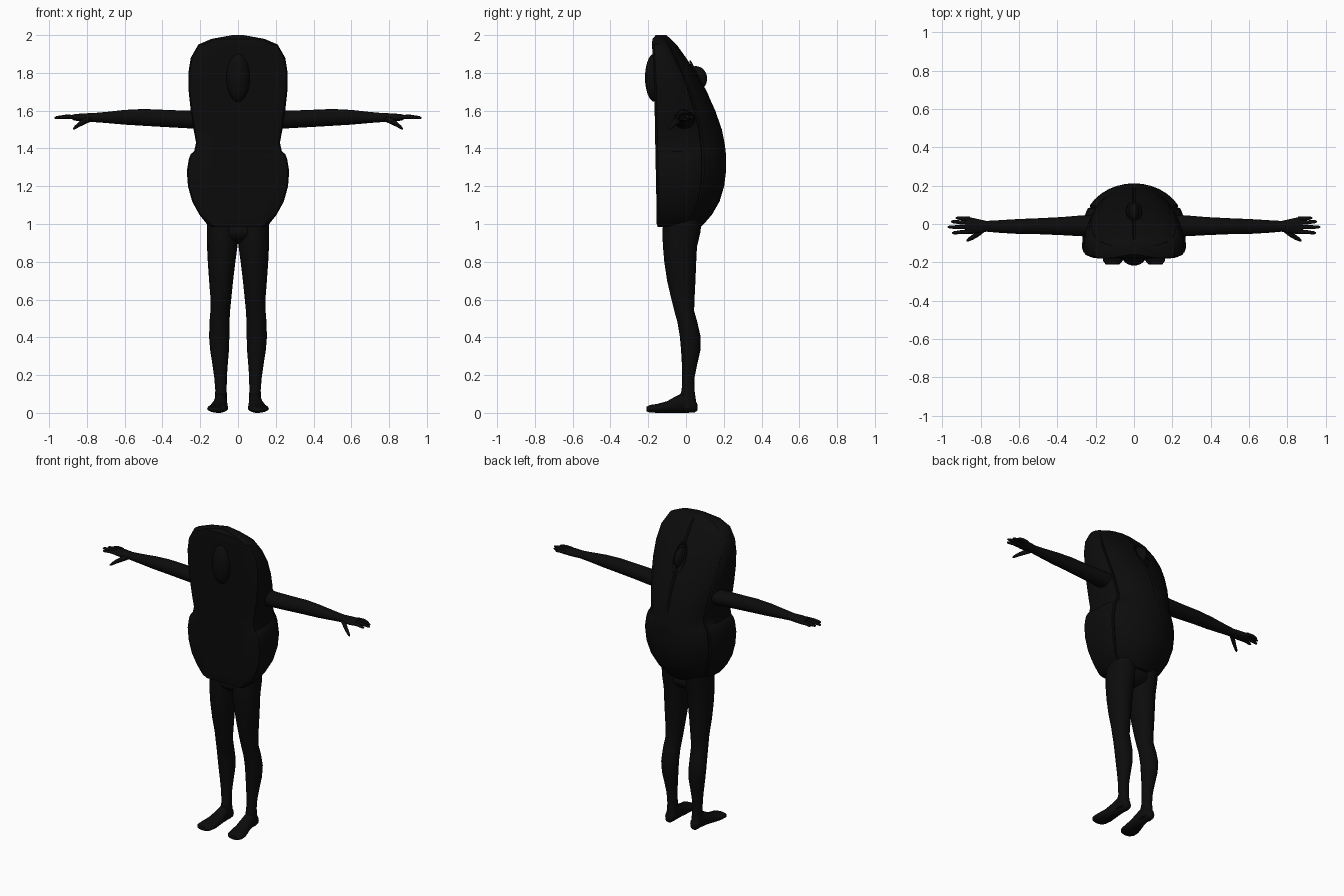
import bpy, bmesh, math
from mathutils import Vector

black = bpy.data.materials.new("matte_black")
black.diffuse_color = (0.0035, 0.0035, 0.0035, 1)


def finish(ob, angle=40):
    ob.data.materials.append(black)
    bpy.ops.object.select_all(action='DESELECT')
    ob.select_set(True)
    bpy.context.view_layer.objects.active = ob
    bpy.ops.object.shade_smooth_by_angle(angle=math.radians(angle))
    return ob


def loft(name, rings, angle=40):
    """Skin a list of equal-length point rings and cap both ends."""
    bm = bmesh.new()
    vs = [[bm.verts.new(p) for p in r] for r in rings]
    n = len(rings[0])
    for a, b in zip(vs, vs[1:]):
        for i in range(n):
            j = (i + 1) % n
            bm.faces.new((a[i], a[j], b[j], b[i]))
    bm.faces.new(vs[0])
    bm.faces.new(vs[-1])
    bmesh.ops.recalc_face_normals(bm, faces=bm.faces)
    me = bpy.data.meshes.new(name)
    bm.to_mesh(me)
    bm.free()
    ob = bpy.data.objects.new(name, me)
    bpy.context.collection.objects.link(ob)
    return finish(ob, angle)


def limb(name, axis, secs, side, n=16):
    """Oval rings from (position, min_u, max_u, min_v, max_v) along an axis."""
    rings = []
    for p, u0, u1, v0, v1 in secs:
        ring = []
        for k in range(n):
            t = 2 * math.pi * k / n
            u = (u0 + u1) / 2 + (u1 - u0) / 2 * math.cos(t)
            v = (v0 + v1) / 2 + (v1 - v0) / 2 * math.sin(t)
            x, y, z = {'x': (p, u, v), 'y': (u, p, v), 'z': (u, v, p)}[axis]
            ring.append((side * x, y, z))
        rings.append(ring)
    return loft(name, rings, 60)


def digit(name, path, radii, side, n=8):
    """Tapered finger along a path that runs mostly along x."""
    rings = []
    for (x, y, z), r in zip(path, radii):
        rings.append([(side * x, y + r * math.cos(2 * math.pi * k / n),
                       z + r * math.sin(2 * math.pi * k / n)) for k in range(n)])
    return loft(name, rings, 70)


def ball(name, loc, scale):
    bpy.ops.mesh.primitive_uv_sphere_add(segments=24, ring_count=14, location=loc)
    ob = bpy.context.object
    ob.name = name
    ob.scale = scale
    return finish(ob, 60)


# Mouse-shaped body: stations of (z, half width, front y, back y)
stations = [
    (0.985, 0.14, -0.15, 0.08), (1.00, 0.165, -0.155, 0.095),
    (1.05, 0.205, -0.155, 0.138), (1.12, 0.243, -0.157, 0.178),
    (1.20, 0.265, -0.158, 0.202), (1.28, 0.271, -0.16, 0.212),
    (1.345, 0.26, -0.161, 0.212), (1.37, 0.25, -0.161, 0.211),
    (1.385, 0.232, -0.162, 0.21), (1.43, 0.222, -0.163, 0.204),
    (1.50, 0.235, -0.164, 0.19), (1.60, 0.25, -0.166, 0.155),
    (1.70, 0.261, -0.168, 0.11), (1.80, 0.263, -0.172, 0.055),
    (1.88, 0.25, -0.176, 0.0), (1.95, 0.21, -0.18, -0.05),
    (1.98, 0.14, -0.178, -0.08), (2.0, 0.03, -0.16, -0.105)]
rings = []
for z, w, yf, yb in stations:
    ym = yf + 0.38 * (yb - yf)
    half = [(0.0, yf), (0.5 * w, yf), (0.86 * w, yf),
            (0.97 * w, yf + 0.012), (w, yf + 0.035)]
    # a shallow seam at 28 degrees divides the side panel from the top shell
    for deg in (0, 10, 20, 26, 28, 30, 40, 50, 60, 70, 80, 88):
        t = math.radians(deg)
        s = 0.965 if deg == 28 else 1.0
        half.append((w * 0.985 * s * math.cos(t), ym + (yb - ym) * s * math.sin(t)))
    seam = 0.01 if 1.45 < z < 1.96 else 0.0
    back = [(0.0, yb - seam)]
    pts = half + back + [(-x, y) for x, y in reversed(half[1:])]
    rings.append([(x, y, z) for x, y in pts])
loft("mouse_body", rings, 35)

# Face opening, scroll wheel and wheel rim
ball("face", (0, -0.166, 1.775), (0.063, 0.051, 0.128))
ball("scroll_wheel", (0, 0.052, 1.77), (0.03, 0.06, 0.066))
bpy.ops.mesh.primitive_torus_add(location=(0, 0.069, 1.77), major_segments=28,
                                 minor_segments=6, major_radius=1, minor_radius=0.08,
                                 rotation=(math.radians(-63), 0, 0))
rim = bpy.context.object
rim.name = "wheel_rim"
rim.scale = (0.04, 0.1, 0.07)
finish(rim, 60)

# Hips under the body
ball("hips", (0, -0.025, 0.96), (0.15, 0.098, 0.065))

for side, tag in ((1, "right"), (-1, "left")):
    # Arm with palm: x, y range, z range
    limb("arm_" + tag, 'x', [
        (0.18, -0.07, 0.05, 1.50, 1.605), (0.27, -0.064, 0.045, 1.507, 1.60),
        (0.38, -0.058, 0.036, 1.513, 1.604), (0.50, -0.053, 0.03, 1.52, 1.609),
        (0.60, -0.052, 0.026, 1.526, 1.604), (0.70, -0.046, 0.02, 1.535, 1.593),
        (0.77, -0.04, 0.016, 1.54, 1.587), (0.81, -0.047, 0.025, 1.541, 1.586),
        (0.85, -0.052, 0.034, 1.545, 1.583), (0.875, -0.05, 0.036, 1.55, 1.58)],
        side)
    # Fingers: root y, tip x, tip y
    for i, (y0, xt, yt) in enumerate(((0.026, 0.93, 0.031), (0.006, 0.955, 0.012),
                                      (-0.016, 0.972, -0.016), (-0.039, 0.95, -0.046))):
        xm = (0.86 + xt) / 2
        digit("finger_%d_%s" % (i + 1, tag),
              [(0.855, y0, 1.566), (xm, (y0 + yt) / 2, 1.568),
               (xt - 0.01, yt, 1.563), (xt, yt, 1.562)],
              (0.012, 0.0105, 0.008, 0.003), side)
    digit("thumb_" + tag,
          [(0.775, -0.022, 1.56), (0.81, -0.047, 1.546), (0.84, -0.068, 1.528),
           (0.865, -0.082, 1.51), (0.873, -0.086, 1.504)],
          (0.016, 0.018, 0.014, 0.01, 0.004), side)
    # Leg: z, x range, y range
    limb("leg_" + tag, 'z', [
        (1.03, 0.0, 0.165, -0.12, 0.085), (0.95, 0.0, 0.165, -0.125, 0.075),
        (0.88, 0.003, 0.164, -0.122, 0.058), (0.80, 0.014, 0.16, -0.115, 0.054),
        (0.70, 0.026, 0.153, -0.10, 0.05), (0.60, 0.036, 0.145, -0.077, 0.045),
        (0.54, 0.042, 0.146, -0.062, 0.043), (0.48, 0.045, 0.151, -0.045, 0.06),
        (0.40, 0.046, 0.153, -0.032, 0.078), (0.33, 0.048, 0.147, -0.026, 0.076),
        (0.26, 0.054, 0.136, -0.022, 0.06), (0.19, 0.059, 0.126, -0.02, 0.046),
        (0.12, 0.06, 0.12, -0.023, 0.045), (0.07, 0.058, 0.123, -0.04, 0.052),
        (0.02, 0.058, 0.125, -0.045, 0.055)], side)
    # Foot: y, x range, z range
    limb("foot_" + tag, 'y', [
        (0.06, 0.075, 0.108, 0.012, 0.045), (0.045, 0.062, 0.12, 0.002, 0.075),
        (0.0, 0.058, 0.124, 0.0, 0.115), (-0.05, 0.056, 0.132, 0.0, 0.09),
        (-0.10, 0.053, 0.148, 0.0, 0.062), (-0.15, 0.052, 0.162, 0.0, 0.048),
        (-0.19, 0.058, 0.163, 0.002, 0.042), (-0.21, 0.075, 0.148, 0.008, 0.032)],
        side)
